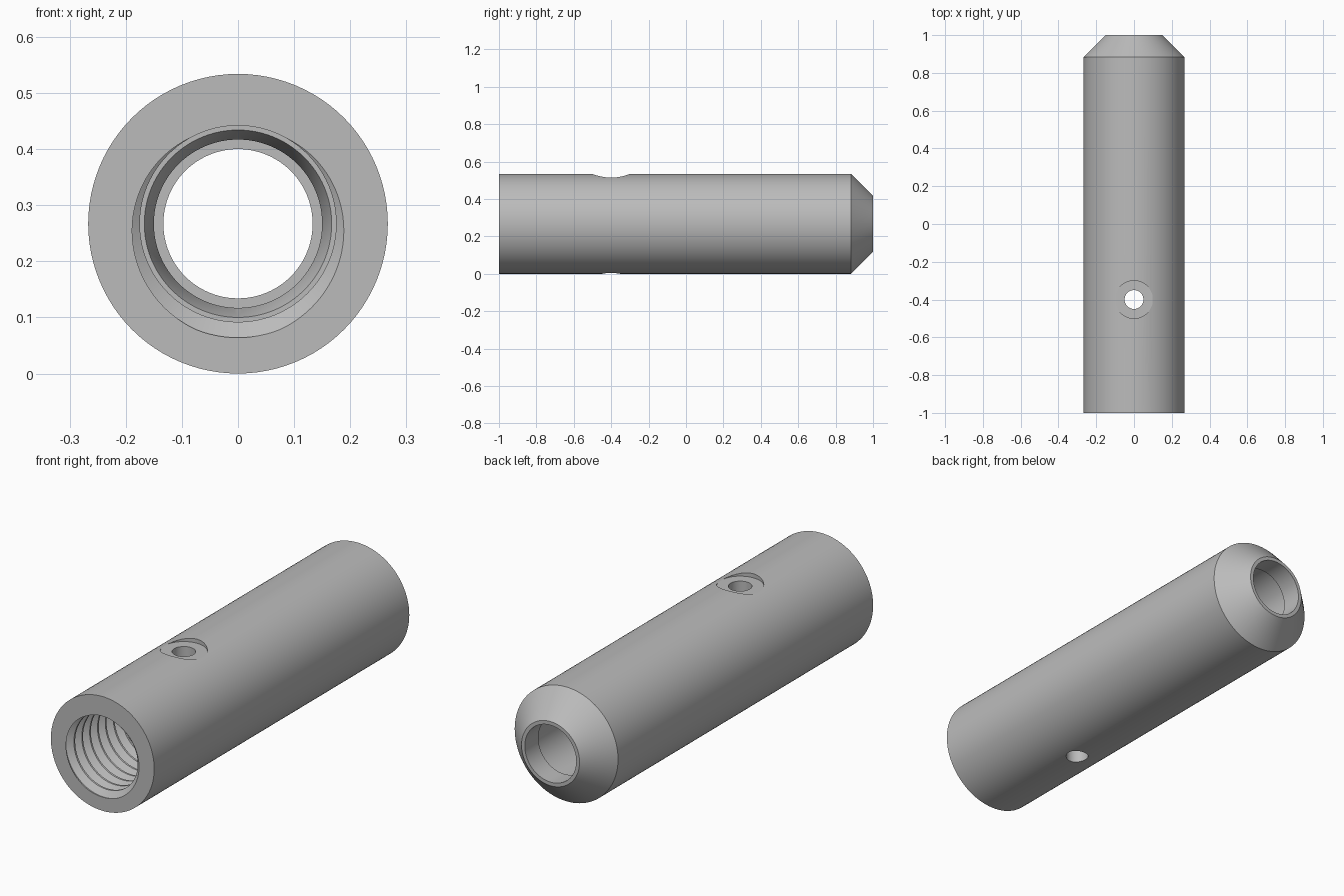
import bpy, bmesh, math

cube = bpy.data.objects.get("Cube")
if cube:
    bpy.data.objects.remove(cube, do_unlink=True)

SIDES = 96
R = 0.267              # outer radius, also the height of the axis
FRONT, BACK = -1.0, 1.0
THREAD_END = -0.5
PITCH = 0.058
MINOR, MAJOR = 0.175, 0.203
HOLE_Y = -0.4

steel = bpy.data.materials.new("plain grey steel")
steel.use_nodes = True
grey = (0.5, 0.5, 0.5, 1)
steel.diffuse_color = grey
steel.node_tree.nodes["Principled BSDF"].inputs["Base Color"].default_value = grey


def thread_radius(phase):
    """V groove with a narrow root and crest."""
    d = abs(phase - round(phase))
    t = min(max((d - 0.06) / 0.36, 0), 1)
    return MAJOR + (MINOR - MAJOR) * t


def section(turn):
    """Closed (radius, y) outline of the wall at one turn fraction."""
    pts = [(0.15, BACK), (R, 0.883), (R, FRONT)]
    turns = math.ceil((THREAD_END - FRONT) / PITCH) + 1
    for k in range(-2, turns + 1):
        for u in (-0.42, -0.06, 0.06, 0.42):
            y = FRONT + PITCH * (k + u + turn)
            y = min(max(y, FRONT), THREAD_END)
            pts.append((thread_radius((y - FRONT) / PITCH - turn), y))
    # flat step, drill cone, bore and the narrow lip at the back
    pts += [(0.167, THREAD_END), (0.15, THREAD_END + 0.05),
            (0.15, 0.9), (0.133, 0.9), (0.133, BACK)]
    return pts


# Sleeve body: sections swept round the axis, right-hand internal thread
bm = bmesh.new()
columns = []
for i in range(SIDES + 1):
    a = math.tau * i / SIDES
    columns.append([bm.verts.new((-r * math.sin(a), y, R - r * math.cos(a)))
                    for r, y in section(i / SIDES)])
for c, d in zip(columns, columns[1:]):
    for j in range(len(c)):
        k = (j + 1) % len(c)
        bm.faces.new((c[j], c[k], d[k], d[j]))
bmesh.ops.remove_doubles(bm, verts=bm.verts, dist=0.00002)
bmesh.ops.dissolve_degenerate(bm, edges=bm.edges, dist=0.00001)
bmesh.ops.recalc_face_normals(bm, faces=bm.faces)
mesh = bpy.data.meshes.new("threaded_sleeve")
bm.to_mesh(mesh)
bm.free()
mesh.materials.append(steel)
sleeve = bpy.data.objects.new("threaded_sleeve", mesh)
bpy.context.collection.objects.link(sleeve)


def drill(name, radius, z0, z1):
    """Cut a vertical round hole through the sleeve between two heights."""
    bpy.ops.mesh.primitive_cylinder_add(
        vertices=48, radius=radius, depth=z1 - z0,
        location=(0, HOLE_Y, (z0 + z1) / 2))
    cutter = bpy.context.object
    cutter.name = name
    cutter.hide_render = True
    cutter.data.materials.append(steel)
    mod = sleeve.modifiers.new(name, 'BOOLEAN')
    mod.operation = 'DIFFERENCE'
    mod.solver = 'EXACT'
    mod.object = cutter
    bpy.ops.object.select_all(action='DESELECT')
    sleeve.select_set(True)
    bpy.context.view_layer.objects.active = sleeve
    bpy.ops.object.modifier_apply(modifier=name)
    bpy.data.objects.remove(cutter, do_unlink=True)


# Cross hole through both walls, with a shallow flat seat on top
drill("cross_hole", 0.05, -0.1, 0.7)
drill("screw_seat", 0.1, 0.515, 0.7)

bpy.ops.object.shade_smooth_by_angle(angle=math.radians(20))
